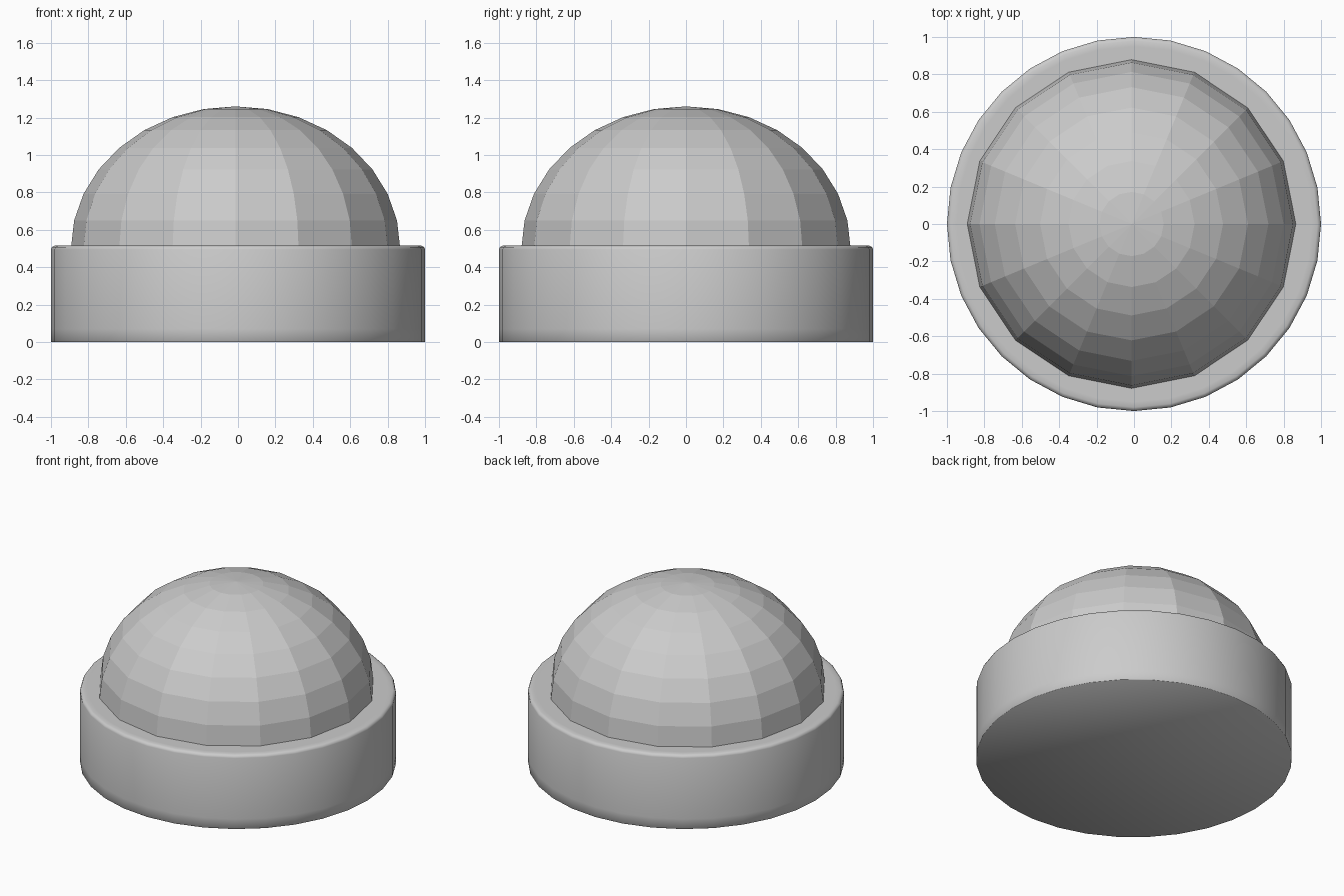
import bpy, bmesh, math

if "Cube" in bpy.data.objects:
    bpy.data.objects.remove(bpy.data.objects["Cube"])


def lathe(name, profile, sides, smooth, cx=0.0):
    """Revolve a (radius, z) profile, bottom to top, closing both ends."""
    bm = bmesh.new()
    rings = []
    for r, z in profile:
        ring = []
        for i in range(sides):
            a = 2 * math.pi * i / sides
            ring.append(bm.verts.new((cx + r * math.cos(a), r * math.sin(a), z)))
        rings.append(ring)
    for lo, hi in zip(rings, rings[1:]):
        for i in range(sides):
            j = (i + 1) % sides
            bm.faces.new((lo[i], lo[j], hi[j], hi[i]))
    bm.faces.new(rings[0][::-1])
    return finish(bm, name, rings[-1], smooth)


def finish(bm, name, top_ring, smooth):
    bm.faces.new(top_ring)
    for f in bm.faces:
        f.smooth = smooth
    mesh = bpy.data.meshes.new(name)
    bm.to_mesh(mesh)
    bm.free()
    obj = bpy.data.objects.new(name, mesh)
    bpy.context.collection.objects.link(obj)
    return obj


# Round base: smooth drum with softened top rim and a support loop near the bottom
lathe("base", [(0.998, 0), (1.0, 0.002), (1.0, 0.07), (1.0, 0.495),
               (0.995, 0.508), (0.98, 0.515), (0.95, 0.515)], 32, True)

# Faceted dome: upper half of a slightly flattened 16 x 16 sphere
R, H, Z0, CX = 0.88, 0.758, 0.502, -0.013
dome_profile = [(R * math.sin(math.radians(a)), Z0 + H * math.cos(math.radians(a)))
                for a in [90 - 11.25 * k for k in range(8)]]
dome = lathe("dome", dome_profile, 16, False, CX)

# Raise the top cap into a shallow point
bm = bmesh.new()
bm.from_mesh(dome.data)
cap = max(bm.faces, key=lambda f: f.calc_center_median().z)
pole = bmesh.ops.poke(bm, faces=[cap])["verts"][0]
pole.co = (CX, 0, Z0 + H)
bm.to_mesh(dome.data)
bm.free()
